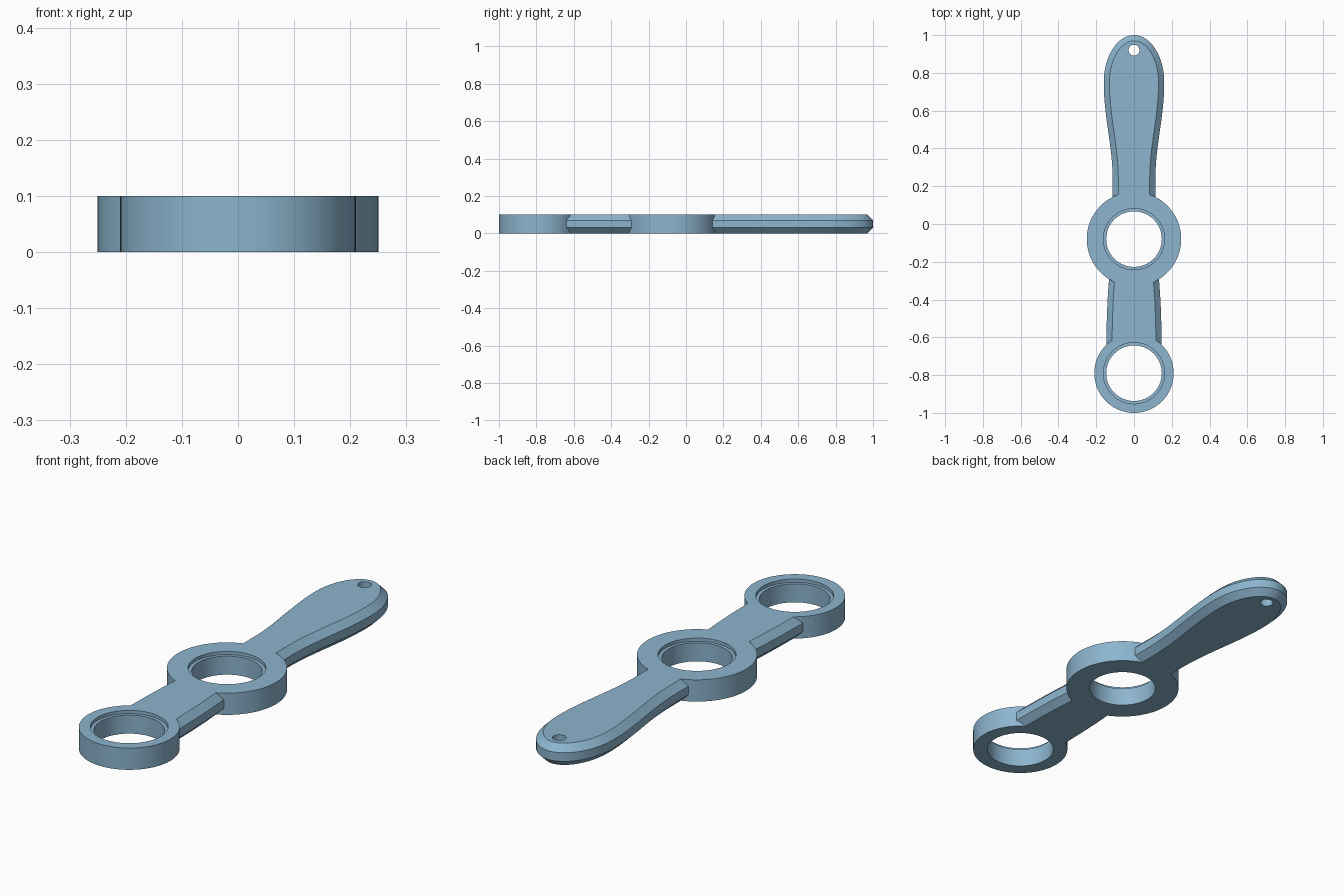
import bpy, bmesh, math
from mathutils import Vector

if "Cube" in bpy.data.objects:
    bpy.data.objects.remove(bpy.data.objects["Cube"])

THICK, CHAMFER = 0.10, 0.03
HUB_Y, END_Y = -0.08, -0.79

blue = bpy.data.materials.new("steel blue")
blue.diffuse_color = (0.262, 0.462, 0.62, 1)
blue.use_nodes = True
blue.node_tree.nodes["Principled BSDF"].inputs["Base Color"].default_value = blue.diffuse_color


def finish(name, bm):
    bmesh.ops.recalc_face_normals(bm, faces=bm.faces)
    mesh = bpy.data.meshes.new(name)
    bm.to_mesh(mesh)
    bm.free()
    obj = bpy.data.objects.new(name, mesh)
    bpy.context.collection.objects.link(obj)
    mesh.materials.append(blue)
    return obj


def loft(name, layers):
    """Closed solid through a stack of outlines with equal point counts."""
    bm = bmesh.new()
    rings = [[bm.verts.new((x, y, z)) for x, y in pts] for z, pts in layers]
    n = len(rings[0])
    for a, b in zip(rings, rings[1:]):
        for i in range(n):
            j = (i + 1) % n
            bm.faces.new((a[i], a[j], b[j], b[i]))
    bm.faces.new(rings[0][::-1])
    bm.faces.new(rings[-1])
    return finish(name, bm)


def circle(y, r, n=96):
    return [(r * math.cos(2 * math.pi * i / n), y + r * math.sin(2 * math.pi * i / n))
            for i in range(n)]


def inset(pts, d):
    """Shift a counter-clockwise outline inwards along its normals."""
    out = []
    for i, p in enumerate(pts):
        t = Vector(pts[(i + 1) % len(pts)]) - Vector(pts[i - 1])
        t.normalize()
        out.append((p[0] - t.y * d, p[1] + t.x * d))
    return out


def chamfered(name, right):
    """Bar with bevelled rims, mirrored from its right-hand edge."""
    left = [(-x, y) for x, y in reversed(right) if x > 1e-5]
    pts = right + left
    small = inset(pts, CHAMFER)
    return loft(name, [(0, small), (CHAMFER, pts),
                       (THICK - CHAMFER, pts), (THICK, small)])


def boolean(target, tool, op):
    mod = target.modifiers.new(op, "BOOLEAN")
    mod.operation, mod.object, mod.solver = op, tool, "EXACT"
    bpy.context.view_layer.objects.active = target
    bpy.ops.object.modifier_apply(modifier=mod.name)
    bpy.data.objects.remove(tool)


# Central hub and smaller end ring
body = loft("ring_wrench", [(0, circle(HUB_Y, 0.25)), (THICK, circle(HUB_Y, 0.25))])
end_ring = loft("end_ring", [(0, circle(END_Y, 0.21)), (THICK, circle(END_Y, 0.21))])

# Handle: straight neck swelling to a rounded elliptical tip
edge = [(0.113, HUB_Y + 0.05), (0.113, 0.0), (0.113, 0.12)]
for i in range(25):
    t = i / 24
    edge.append((0.113 + 0.047 * (1 - math.cos(math.pi * t)) / 2, 0.23 + 0.52 * t))
for i in range(1, 33):
    a = math.pi / 2 * i / 32
    edge.append((0.16 * math.cos(a), 0.75 + 0.25 * math.sin(a)))
handle = chamfered("handle", edge)

# Link bar between the rings, widening slightly towards the end ring
link = chamfered("link", [(0.148, -0.75), (0.148, -0.7), (0.146, -0.6), (0.144, -0.5),
                          (0.14, -0.4), (0.133, -0.3), (0.128, -0.24), (0.126, -0.15)])

for part in (link, handle, end_ring):
    boolean(body, part, "UNION")

# Stepped bores in both rings, plus the hanging hole
for y in (HUB_Y, END_Y):
    wide, bore = circle(y, 0.162), circle(y, 0.147)
    boolean(body, loft("bore", [(-0.1, bore), (THICK - 0.015, bore),
                                (THICK - 0.015, wide), (0.2, wide)]), "DIFFERENCE")
hole = circle(0.92, 0.029, 32)
boolean(body, loft("hanging_hole", [(-0.1, hole), (0.2, hole)]), "DIFFERENCE")

bpy.ops.object.select_all(action="DESELECT")
body.select_set(True)
bpy.context.view_layer.objects.active = body
bpy.ops.object.shade_smooth_by_angle(angle=math.radians(30))
